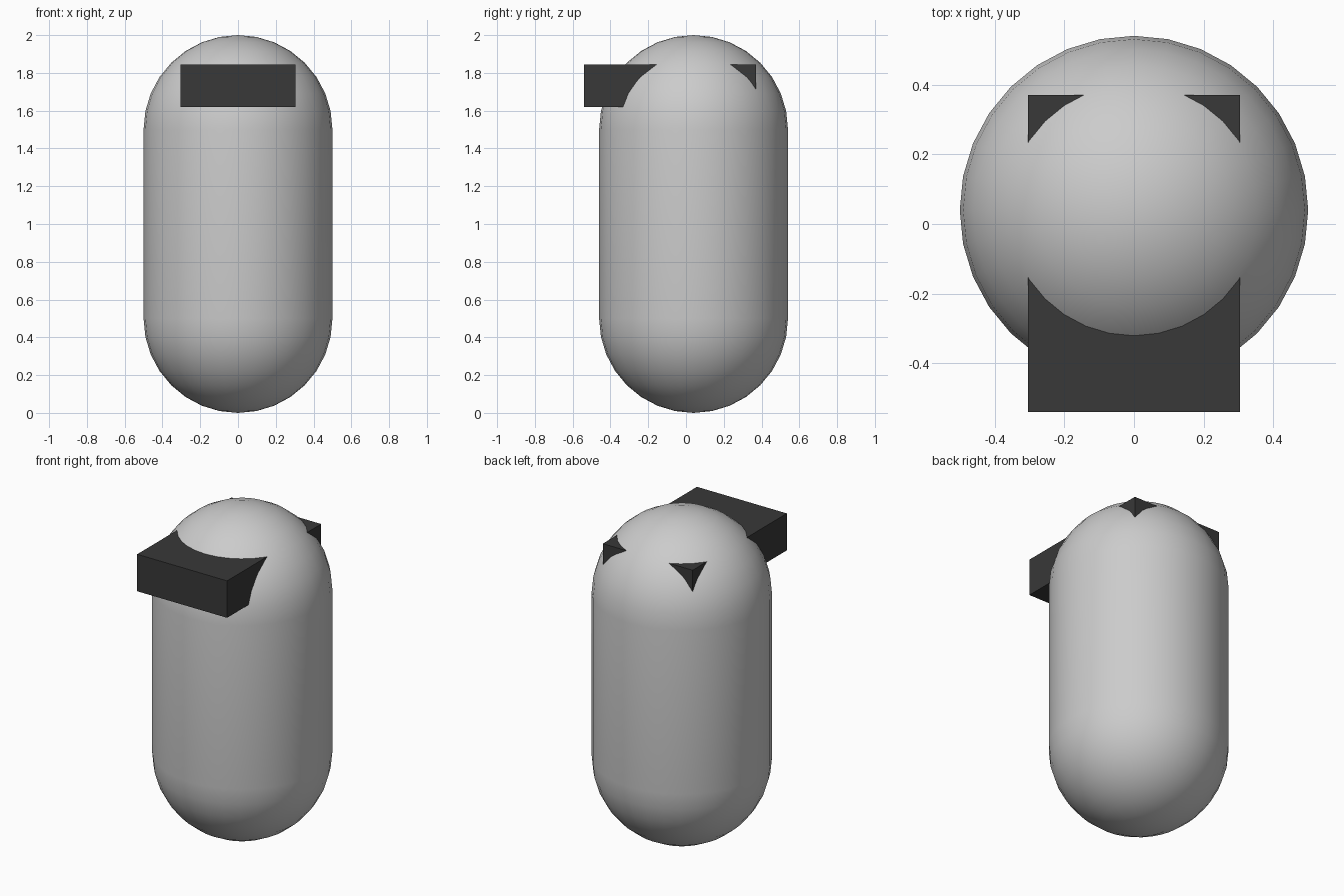
import bpy, bmesh, math

if "Cube" in bpy.data.objects:
    bpy.data.objects.remove(bpy.data.objects["Cube"])

R, SEG, RINGS, CY = 0.5, 32, 8, 0.04

# Capsule body: half profile spun around the vertical axis
profile = []
for centre, start in ((0.5, -90), (1.5, 0)):
    for i in range(RINGS + 1):
        a = math.radians(start + 90 * i / RINGS)
        profile.append((R * math.cos(a), 0, centre + R * math.sin(a)))

bm = bmesh.new()
verts = [bm.verts.new(p) for p in profile]
edges = [bm.edges.new(pair) for pair in zip(verts, verts[1:])]
bmesh.ops.spin(bm, geom=verts + edges, cent=(0, 0, 0), axis=(0, 0, 1),
               angle=math.tau, steps=SEG, use_duplicate=False)
bmesh.ops.remove_doubles(bm, verts=bm.verts, dist=0.0005)
bmesh.ops.recalc_face_normals(bm, faces=bm.faces)
for f in bm.faces:
    f.smooth = True
mesh = bpy.data.meshes.new("body")
bm.to_mesh(mesh)
bm.free()
body = bpy.data.objects.new("body", mesh)
body.location = (0, CY, 0)
bpy.context.collection.objects.link(body)

# Dark visor block through the head
bpy.ops.mesh.primitive_cube_add(size=1, location=(0, -0.085, 1.732))
visor = bpy.context.object
visor.name = "visor"
visor.scale = (0.608, 0.91, 0.226)
bpy.ops.object.transform_apply(location=False, rotation=False, scale=True)
dark = bpy.data.materials.new("dark")
dark.diffuse_color = (0.04, 0.04, 0.04, 1)
dark.use_nodes = True
dark.node_tree.nodes["Principled BSDF"].inputs["Base Color"].default_value = dark.diffuse_color
visor.data.materials.append(dark)
